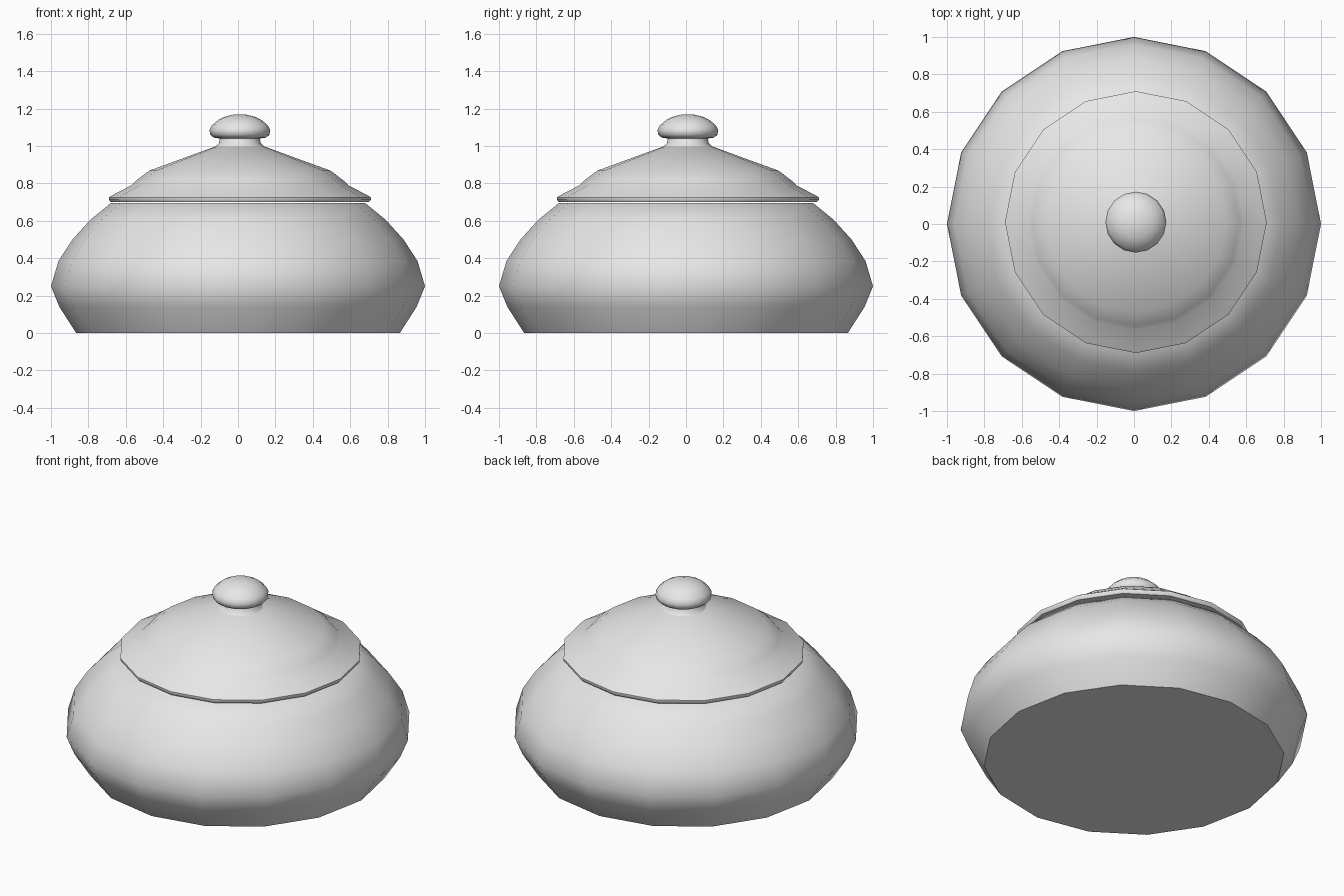
import bpy, bmesh, math

SIDES = 16

if "Cube" in bpy.data.objects:
    bpy.data.objects.remove(bpy.data.objects["Cube"], do_unlink=True)

# One pale grey for the whole pot
glaze = bpy.data.materials.new("pale_grey")
glaze.use_nodes = True
glaze.diffuse_color = (0.8, 0.8, 0.8, 1)
glaze.node_tree.nodes["Principled BSDF"].inputs["Base Color"].default_value = (0.8, 0.8, 0.8, 1)


def lathe(name, profile, location=(0, 0, 0), smooth_angle=42):
    """Turn a closed (radius, height) profile, both ends on the axis, around z."""
    bm = bmesh.new()
    rings = []
    for r, z in profile:
        count = SIDES if r > 0 else 1
        rings.append([bm.verts.new((r * math.cos(math.tau * i / SIDES),
                                    r * math.sin(math.tau * i / SIDES), z))
                      for i in range(count)])
    for low, high in zip(rings, rings[1:]):
        for i in range(SIDES):
            j = (i + 1) % SIDES
            corners = [low[i % len(low)], low[j % len(low)],
                       high[j % len(high)], high[i % len(high)]]
            bm.faces.new(list(dict.fromkeys(corners)))
    bmesh.ops.recalc_face_normals(bm, faces=bm.faces)
    mesh = bpy.data.meshes.new(name)
    bm.to_mesh(mesh)
    bm.free()
    mesh.materials.append(glaze)
    obj = bpy.data.objects.new(name, mesh)
    obj.location = location
    bpy.context.collection.objects.link(obj)
    bpy.ops.object.select_all(action='DESELECT')
    obj.select_set(True)
    bpy.context.view_layer.objects.active = obj
    bpy.ops.object.shade_smooth_by_angle(angle=math.radians(smooth_angle))
    return obj


# Squat bowl with a flat base, a rim and a hollow inside
lathe("bowl", [
    (0, 0), (0.865, 0), (0.955, 0.14), (1, 0.25), (0.96, 0.385), (0.885, 0.5),
    (0.79, 0.605), (0.68, 0.695), (0.62, 0.695), (0.84, 0.48), (0.92, 0.26),
    (0.8, 0.05), (0, 0.05)])

# Lid with a thin lip, sitting slightly off centre
lid_centre = (0.01, 0.01, 0)
lathe("lid", [
    (0, 0.7), (0.69, 0.7), (0.7, 0.712), (0.7, 0.725), (0.685, 0.735),
    (0.58, 0.79), (0.555, 0.815), (0.485, 0.868), (0.13, 0.998), (0, 1.0)], lid_centre)

# Knob on a short flared neck
lathe("lid_knob", [
    (0, 0.98), (0.13, 0.998), (0.112, 1.015), (0.107, 1.04), (0.14, 1.045),
    (0.158, 1.06), (0.163, 1.085), (0.15, 1.11), (0.115, 1.14), (0.085, 1.155),
    (0.04, 1.167), (0, 1.169)], lid_centre)
